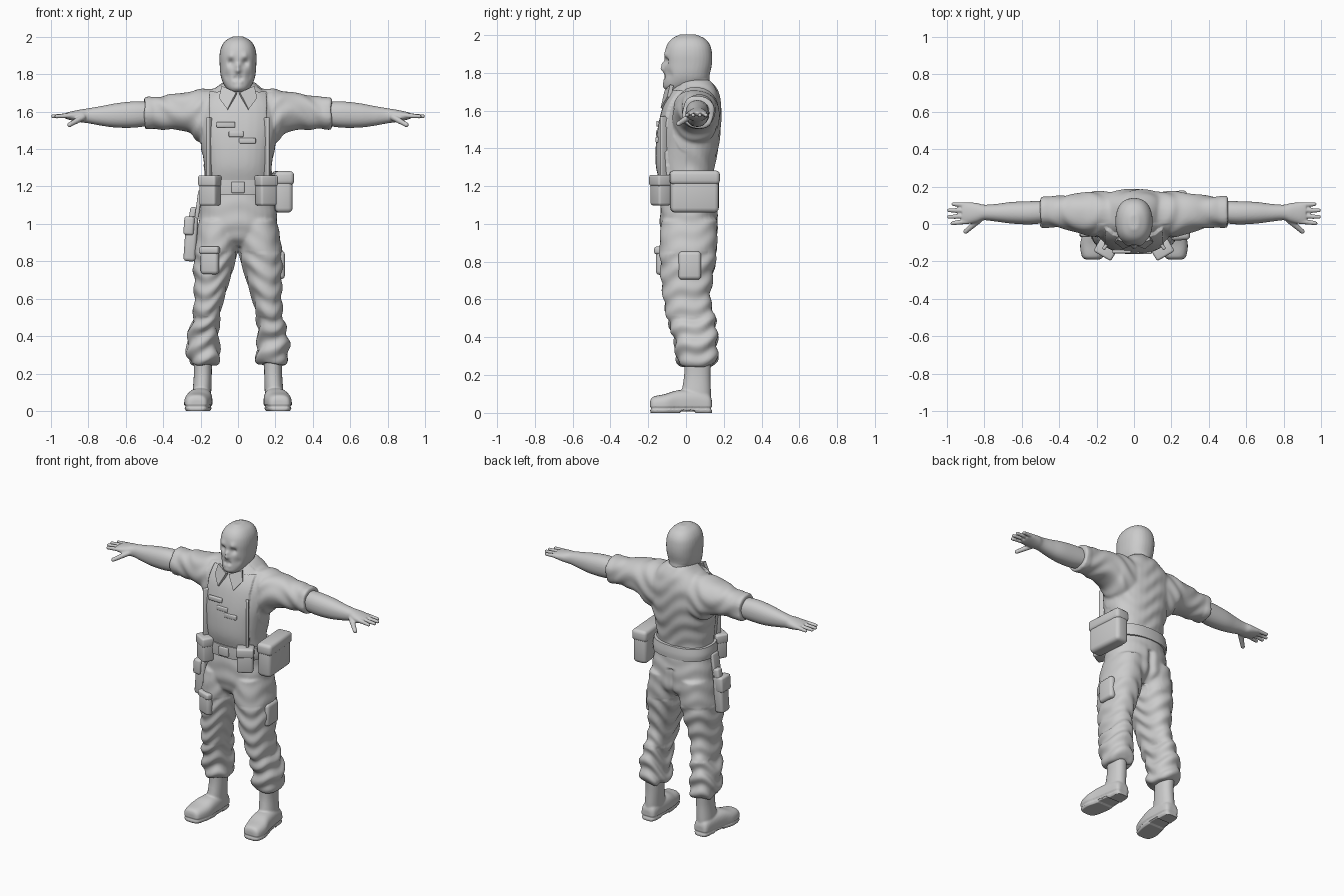
import bpy, bmesh
from math import sin, cos, pi, exp, radians
from mathutils import Vector

cube = bpy.data.objects.get("Cube")
if cube:
    bpy.data.objects.remove(cube, do_unlink=True)

grey = bpy.data.materials.new("plain grey")
grey.use_nodes = True
grey.diffuse_color = (.6, .6, .6, 1)
grey.node_tree.nodes["Principled BSDF"].inputs["Base Color"].default_value = (.6, .6, .6, 1)


def spline(rows, steps=5):
    """Resample rows with a smooth curve through every row."""
    out = []
    for i in range(len(rows) - 1):
        p0, p1, p2, p3 = (rows[min(max(k, 0), len(rows) - 1)] for k in range(i - 1, i + 3))
        for j in range(steps):
            t = j / steps
            out.append([b + .5 * t * (c - a + t * (2 * a - 5 * b + 4 * c - d + t * (3 * (b - c) + d - a)))
                        for a, b, c, d in zip(p0, p1, p2, p3)])
    return out + [list(rows[-1])]


def loft(bm, axis, rows, power=2.2, side=1, count=32):
    """Closed tube; each row is (position, low u, high u, low v, high v)."""
    rings = []
    for t, a, b, c, d in spline(rows):
        ring = []
        for k in range(count):
            ang = 2 * pi * k / count
            cu, cv = cos(ang), sin(ang)
            u = (a + b) / 2 + (b - a) / 2 * abs(cu) ** (2 / power) * (1 if cu > 0 else -1)
            v = (c + d) / 2 + (d - c) / 2 * abs(cv) ** (2 / power) * (1 if cv > 0 else -1)
            x, y, z = {"x": (t, u, v), "y": (u, t, v), "z": (u, v, t)}[axis]
            ring.append(bm.verts.new((x * side, y, z)))
        rings.append(ring)
    for r, q in zip(rings, rings[1:]):
        for k in range(count):
            m = (k + 1) % count
            bm.faces.new((r[k], r[m], q[m], q[k]))
    bm.faces.new(rings[0])
    bm.faces.new(rings[-1])


def finger(bm, start, end, radius):
    """Round-ended digit made of overlapping balls."""
    start, end = Vector(start), Vector(end)
    for i in range(9):
        ball = bmesh.ops.create_icosphere(bm, subdivisions=2, radius=radius * (1 - .03 * i))
        bmesh.ops.translate(bm, verts=ball["verts"], vec=start.lerp(end, i / 8))


def finish(name, bm):
    bmesh.ops.recalc_face_normals(bm, faces=bm.faces)
    mesh = bpy.data.meshes.new(name)
    bm.to_mesh(mesh)
    bm.free()
    mesh.materials.append(grey)
    ob = bpy.data.objects.new(name, mesh)
    bpy.context.collection.objects.link(ob)
    return ob


def smooth(ob):
    bpy.ops.object.select_all(action="DESELECT")
    ob.select_set(True)
    bpy.context.view_layer.objects.active = ob
    bpy.ops.object.shade_smooth_by_angle(angle=radians(50))


def organic(name, bm, voxel, rounds, rule=None):
    """Fuse the tubes into one skin, soften it, then shape it by a rule."""
    ob = finish(name, bm)
    mod = ob.modifiers.new("fuse", "REMESH")
    mod.mode, mod.voxel_size = "VOXEL", voxel
    mod = ob.modifiers.new("soften", "SMOOTH")
    mod.factor, mod.iterations = .5, rounds
    graph = bpy.context.evaluated_depsgraph_get()
    mesh = bpy.data.meshes.new_from_object(ob.evaluated_get(graph))
    ob.modifiers.clear()
    ob.data = mesh
    if rule:
        moved = [rule(v.co.copy(), v.normal.copy()) for v in mesh.vertices]
        for v, co in zip(mesh.vertices, moved):
            v.co = co
    mesh.materials.clear()
    mesh.materials.append(grey)
    for poly in mesh.polygons:
        poly.material_index = 0
    mesh.shade_smooth()
    return ob


def box(name, centre, size, turn=0, bevel=.015, lean=0):
    bm = bmesh.new()
    bmesh.ops.create_cube(bm, size=1)
    bmesh.ops.scale(bm, verts=bm.verts, vec=size)
    bmesh.ops.bevel(bm, geom=bm.edges[:], offset=bevel, segments=3, profile=.5, affect="EDGES")
    ob = finish(name, bm)
    ob.location = centre
    ob.rotation_euler = (0, radians(lean), radians(turn))
    smooth(ob)
    return ob


def bumps(items):
    """Rule that pushes the skin along y around mirrored points."""
    def rule(co, n):
        p = Vector((abs(co.x), co.y, co.z))
        for x, y, z, radius, push in items:
            co.y += push * exp(-(p - Vector((x, y, z))).length_squared / radius ** 2)
        return co
    return rule


# Shirt with rolled sleeves and a raised vest front
bm = bmesh.new()
loft(bm, "z", [(1.1, -.17, .17, -.11, .14), (1.2, -.18, .18, -.12, .14), (1.3, -.18, .18, -.145, .15),
               (1.4, -.195, .195, -.147, .17), (1.5, -.215, .215, -.137, .182), (1.6, -.22, .22, -.115, .186),
               (1.66, -.2, .2, -.09, .18), (1.71, -.15, .15, -.06, .165), (1.76, -.08, .08, -.03, .13)], 2.4)
for s in (1, -1):
    loft(bm, "x", [(.08, -.06, .17, 1.42, 1.73), (.2, -.07, .175, 1.43, 1.72), (.25, -.06, .17, 1.48, 1.71),
                   (.32, -.04, .16, 1.5, 1.7), (.4, -.02, .15, 1.505, 1.685), (.5, -.015, .145, 1.51, 1.67)], side=s)
    loft(bm, "x", [(.46, -.02, .15, 1.503, 1.678), (.5, -.02, .15, 1.503, 1.678)], side=s)


def shirt_rule(co, n):
    crease = sin(co.z * 55 + 4 * sin(co.x * 16) + co.y * 20)
    co += n * crease * (.003 if abs(co.x) > .19 or co.y > 0 else 0)
    if abs(co.x) < .15 and co.y < .02 and 1.22 < co.z < 1.7:
        co += n * .014
    return co


organic("shirt", bm, .008, 8, shirt_rule)

# Trousers with folds that bunch above the boots
bm = bmesh.new()
loft(bm, "z", [(.88, -.1, .1, -.08, .11), (.93, -.19, .19, -.12, .16), (1, -.21, .21, -.138, .17),
               (1.1, -.2, .2, -.135, .165), (1.2, -.185, .185, -.13, .15)])
for s in (1, -1):
    loft(bm, "z", [(.25, .11, .25, -.03, .145), (.28, .095, .268, -.05, .165), (.34, .1, .275, -.055, .165),
                   (.4, .105, .268, -.065, .165), (.5, .1, .242, -.1, .155), (.6, .077, .235, -.118, .13),
                   (.7, .047, .235, -.132, .14), (.8, .017, .24, -.137, .155), (.9, .0, .23, -.14, .165),
                   (1.02, .0, .208, -.13, .165)], side=s)


def trouser_rule(co, n):
    fold = sin(co.z * 60 + 3 * sin(co.x * 14 + co.y * 12) + 2 * sin(co.y * 25))
    co += n * fold * (.008 if co.z < .5 else .005 if co.z < .85 else .002)
    co.y -= .02 * exp(-(co.x / .02) ** 2) if co.y > .1 and co.z < 1.08 else 0
    return co


organic("trousers", bm, .009, 6, trouser_rule)

# Boots, bare forearms and hands
for s, label in ((1, "left"), (-1, "right")):
    bm = bmesh.new()
    loft(bm, "z", [(.03, .145, .245, -.03, .13), (.1, .143, .243, -.025, .132), (.2, .14, .236, -.01, .13),
                   (.3, .14, .24, -.01, .135)], side=s)
    loft(bm, "y", [(-.19, .185, .255, .01, .06), (-.175, .165, .278, -.015, .085), (-.11, .145, .288, -.02, .1),
                   (-.04, .137, .272, -.02, .12), (.06, .14, .255, -.02, .12), (.12, .147, .245, -.02, .1),
                   (.137, .165, .23, -.01, .07)], 2.7, s)

    def sole_rule(co, n):
        co.z = max(co.z, 0)
        if .02 < co.z < .032:
            co -= Vector((n.x, n.y, 0)) * .005
        if co.z < .01 and -.03 < co.y < .05:
            co.z += .008
        return co
    organic(label + "_boot", bm, .006, 4, sole_rule)

    bm = bmesh.new()
    loft(bm, "x", [(.44, .01, .125, 1.53, 1.65), (.55, -.002, .122, 1.515, 1.655), (.65, .002, .118, 1.515, 1.645),
                   (.73, .012, .108, 1.525, 1.63), (.8, .02, .103, 1.538, 1.618), (.84, .008, .112, 1.543, 1.612),
                   (.89, .0, .116, 1.553, 1.602), (.92, .006, .114, 1.562, 1.594)])
    for y, tip_y, tip_x in ((.014, .004, .97), (.043, .038, .989), (.073, .073, .989), (.101, .106, .965)):
        finger(bm, (.89, y, 1.58), (tip_x, tip_y, 1.575), .015)
    finger(bm, (.83, .02, 1.57), (.9, -.04, 1.53), .018)
    arm = organic(label + "_forearm_and_hand", bm, .005, 3)
    if s < 0:
        arm.data.transform(((-1, 0, 0, 0), (0, 1, 0, 0), (0, 0, 1, 0), (0, 0, 0, 1)))
        arm.data.flip_normals()

# Head with brow, eye sockets, nose and mouth
bm = bmesh.new()
loft(bm, "z", [(1.705, -.04, .04, -.1, .0), (1.725, -.062, .062, -.117, .06), (1.76, -.083, .083, -.117, .115),
               (1.8, -.094, .094, -.115, .128), (1.85, -.098, .098, -.114, .138), (1.9, -.099, .099, -.113, .138),
               (1.945, -.09, .09, -.102, .128), (1.98, -.066, .066, -.075, .1), (2.003, -.025, .025, -.03, .05)], 2.3)
loft(bm, "z", [(1.64, -.085, .085, -.07, .14), (1.72, -.075, .075, -.06, .13), (1.82, -.075, .075, -.05, .12)])
organic("head", bm, .006, 4, bumps([
    (.04, -.11, 1.862, .02, .017), (.04, -.11, 1.897, .02, -.009), (0, -.115, 1.82, .016, -.02),
    (0, -.115, 1.845, .014, -.014), (.015, -.115, 1.777, .013, .007), (.015, -.115, 1.76, .012, -.004),
    (0, -.115, 1.73, .022, -.005), (.06, -.09, 1.79, .025, .008)]))

# Collar: a low band and two pointed flaps
bm = bmesh.new()
loft(bm, "z", [(1.67, -.11, .11, -.085, .155), (1.72, -.095, .095, -.075, .145), (1.75, -.085, .085, -.045, .135)])
organic("collar_band", bm, .006, 3)
for s, label in ((1, "left"), (-1, "right")):
    bm = bmesh.new()
    bm.faces.new([bm.verts.new((x * s, y, z)) for x, y, z in
                  ((.008, -.105, 1.7), (.085, -.075, 1.735), (.1, -.09, 1.67), (.055, -.125, 1.61))])
    flap = finish(label + "_collar_flap", bm)
    flap.modifiers.new("thickness", "SOLIDIFY").thickness = .02
    flap.modifiers["thickness"].offset = 0

# Belt and buckle
bm = bmesh.new()
loft(bm, "z", [(1.155, -.2, .2, -.148, .165), (1.19, -.203, .203, -.15, .166), (1.235, -.195, .195, -.15, .16)], 2.4)
smooth(finish("belt", bm))
box("belt_buckle", (0, -.15, 1.195), (.07, .02, .06), bevel=.006)

# Vest straps and chest pocket flaps
for s, label in ((1, "left"), (-1, "right")):
    box(label + "_vest_edge", (s * .15, -.115, 1.4), (.018, .05, .34), s * 35, .007)
for i, (x, z, w) in enumerate(((-.065, 1.53, .1), (-.01, 1.48, .08), (.05, 1.445, .09))):
    box("chest_flap_%d" % i, (x, -.147 - .05 * (1.53 - z), z), (w, .02, .03), bevel=.006)

# Front belt pouches with lids
for s, label in ((1, "left"), (-1, "right")):
    box(label + "_front_pouch", (s * .15, -.135, 1.175), (.1, .075, .155), s * 30, .014)
    box(label + "_front_pouch_lid", (s * .15, -.136, 1.23), (.108, .083, .06), s * 30, .012)

# Large hip pouch on the left
box("hip_pouch", (.238, .045, 1.165), (.095, .255, .21), 4, .025)
box("hip_pouch_lid", (.24, .045, 1.245), (.105, .265, .075), 4, .022)

# Thigh holster and its hanger on the right
box("holster", (-.252, -.015, .92), (.065, .085, .24), 0, .018, 4)
box("holster_guard", (-.262, -.02, .99), (.055, .1, .1), 0, .014, 4)
box("holster_grip", (-.24, .0, 1.05), (.04, .05, .08), 0, .012, 10)
box("holster_hanger", (-.212, -.015, 1.1), (.022, .07, .16), 0, .008, 8)

# Cargo pockets on the thighs
box("right_cargo_pocket", (-.15, -.125, .8), (.1, .05, .14), -20, .02)
box("right_cargo_flap", (-.15, -.128, .86), (.108, .055, .04), -20, .012)
box("left_cargo_pocket", (.226, .02, .78), (.05, .12, .15), 0, .02)
